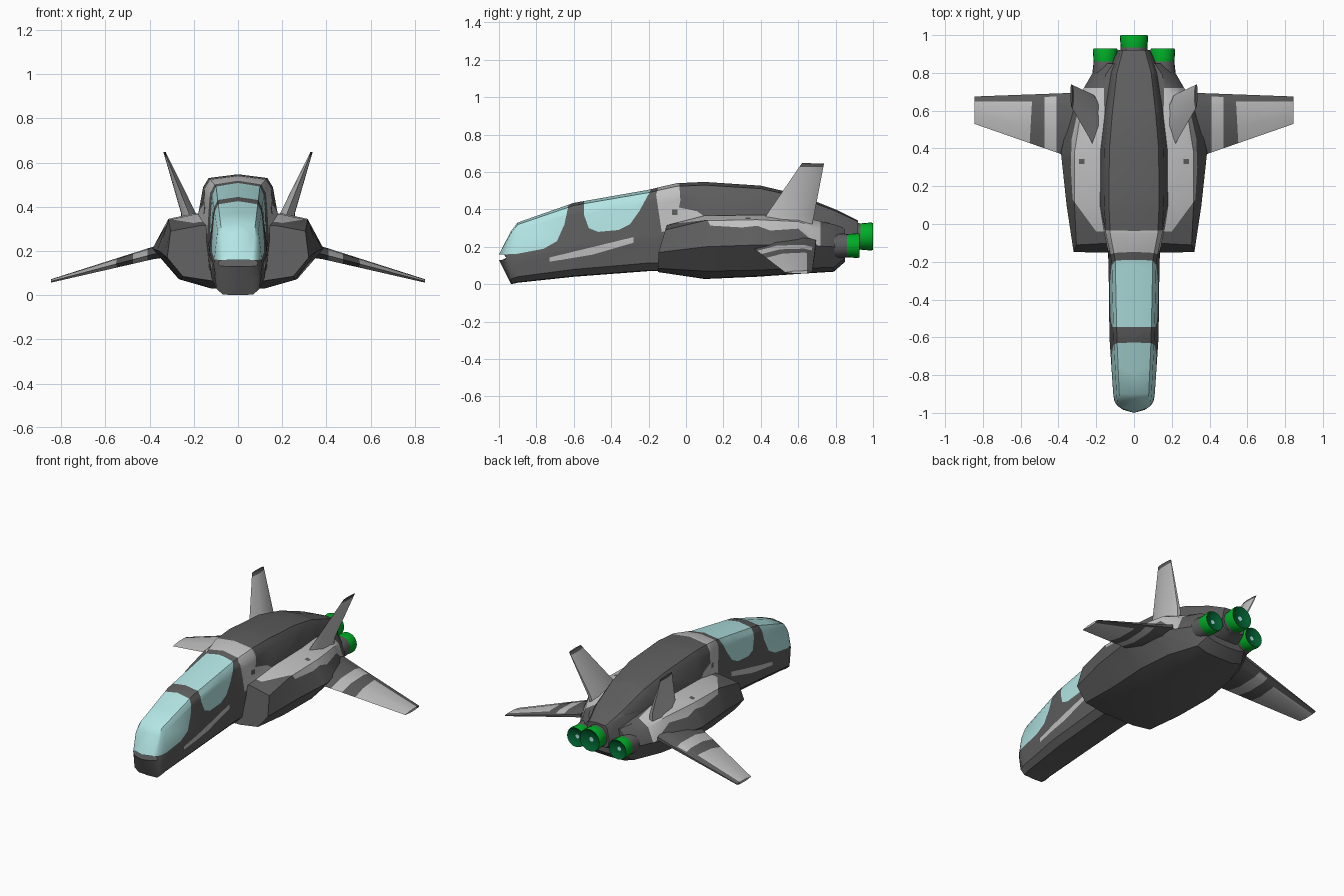
import bpy, bmesh, math
from mathutils import Vector, Matrix

if "Cube" in bpy.data.objects:
    bpy.data.objects.remove(bpy.data.objects["Cube"])

COLOURS = [("dark_grey", (0.11, 0.11, 0.11)), ("light_grey", (0.53, 0.53, 0.53)),
           ("canopy_blue", (0.45, 0.79, 0.78)), ("engine_green", (0.0, 0.42, 0.02)),
           ("nozzle_dark_green", (0.0, 0.12, 0.03))]
MATS = []
for n, c in COLOURS:
    m = bpy.data.materials.new(n)
    m.diffuse_color = (*c, 1)
    m.use_nodes = True
    m.node_tree.nodes["Principled BSDF"].inputs["Base Color"].default_value = m.diffuse_color
    MATS.append(m)
DARK, LIGHT, GLASS, GREEN, DEEP = range(5)


def finish(name, bm, angle=38):
    bmesh.ops.recalc_face_normals(bm, faces=bm.faces)
    me = bpy.data.meshes.new(name)
    bm.to_mesh(me)
    bm.free()
    for m in MATS:
        me.materials.append(m)
    ob = bpy.data.objects.new(name, me)
    bpy.context.collection.objects.link(ob)
    bpy.ops.object.select_all(action='DESELECT')
    ob.select_set(True)
    bpy.context.view_layer.objects.active = ob
    bpy.ops.object.shade_smooth_by_angle(angle=math.radians(angle))
    return ob


def loft(rings):
    """Skin a list of closed rings and cap both ends."""
    bm = bmesh.new()
    vs = [[bm.verts.new(p) for p in r] for r in rings]
    n = len(vs[0])
    for a, b in zip(vs, vs[1:]):
        for i in range(n):
            bm.faces.new((a[i], a[(i + 1) % n], b[(i + 1) % n], b[i]))
    bm.faces.new(vs[0])
    bm.faces.new(vs[-1])
    bmesh.ops.recalc_face_normals(bm, faces=bm.faces)
    return bm


def mirror_ring(half):
    return half + [(-x, y, z) for x, y, z in reversed(half[1:-1])]


def paint(bm, poly, mat, axes=(1, 2), test=lambda f: True):
    """Cut a convex outline, projected along the missing axis, and colour it."""
    mid = sum((Vector(p) for p in poly), Vector((0, 0))) / len(poly)
    planes = []

    def inside():
        bm.normal_update()
        return [f for f in bm.faces if test(f) and
                all((f.calc_center_median() - c).dot(n) < 0 for c, n in planes)]
    for a, b in zip(poly, poly[1:] + poly[:1]):
        co, no = Vector((0, 0, 0)), Vector((0, 0, 0))
        co[axes[0]], co[axes[1]] = a
        no[axes[0]], no[axes[1]] = b[1] - a[1], a[0] - b[0]
        if no[axes[0]] * (mid[0] - a[0]) + no[axes[1]] * (mid[1] - a[1]) > 0:
            no = -no
        fs = inside()
        geom = list({e for f in fs for e in (*f.verts, *f.edges)}) + fs
        if geom:
            bmesh.ops.bisect_plane(bm, geom=geom, dist=1e-5, plane_co=co, plane_no=no)
        planes.append((co, no))
    for f in inside():
        f.material_index = mat


# fuselage: cockpit nose running into the raised spine
# y, bottom, top, waist half width, shoulder half width, bow
SECTIONS = [(-1.0, .13, .16, .09, .085, .04), (-.935, 0, .285, .105, .09, 0),
            (-.90, .008, .33, .11, .093, 0), (-.6, .04, .435, .13, .108, 0),
            (-.2, .07, .505, .135, .118, 0), (-.13, .07, .522, .14, .132, 0),
            (-.05, .07, .54, .16, .15, 0), (.1, .06, .547, .2, .158, 0),
            (.4, .07, .527, .2, .155, 0), (.6, .1, .48, .18, .135, 0),
            (.8, .14, .40, .14, .108, 0), (.92, .19, .34, .085, .07, 0)]
rings = []
for y, b, t, wm, wt, bow in SECTIONS:
    half = []
    for x, v in ((0, 0), (.65 * wm, .01), (.93 * wm, .1), (wm, .4), (wt, .88),
                 (.84 * wt, .965), (0, 1)):
        half.append((x, y + bow * (x / wm) ** 2, b + v * (t - b)))
    rings.append(mirror_ring(half))
bm = loft(rings)
# windscreen and rear canopy
paint(bm, [(-1.05, .155), (-.9, .163), (-.76, .19), (-.69, .23), (-.65, .32),
           (-.62, .46), (-.62, .6), (-1.05, .6)], GLASS)
paint(bm, [(-.55, .6), (-.545, .37), (-.52, .3), (-.47, .28), (-.36, .29),
           (-.3, .32), (-.25, .39), (-.19, .5), (-.19, .6)], GLASS)
# nose stripe and shoulder patches
paint(bm, [(-.73, .12), (-.5, .158), (-.28, .222), (-.28, .252), (-.73, .143)], LIGHT)
paint(bm, [(-.13, .28), (-.06, .29), (-.03, .45), (-.04, .6), (-.12, .6), (-.16, .48)], LIGHT)
paint(bm, [(-.06, .29), (.18, .365), (.06, .39), (-.035, .46)], LIGHT)
paint(bm, [(-.075, .37), (-.045, .37), (-.045, .4), (-.075, .4)], DARK)
finish("fuselage", bm)

# wide hull with the two side intakes: y, then outline points of one side
HULL = [(-.15, .065, [(.12, .065), (.25, .085), (.32, .17), (.305, .29), (.17, .315)]),
        (.1, .028, [(.12, .03), (.26, .07), (.357, .2), (.315, .34), (.19, .367)]),
        (.38, .04, [(.13, .045), (.27, .075), (.387, .21), (.315, .345), (.2, .37)]),
        (.6, .055, [(.13, .055), (.24, .085), (.335, .21), (.28, .335), (.19, .365)]),
        (.79, .067, [(.1, .07), (.17, .09), (.225, .2), (.2, .27), (.15, .32)]),
        (.85, .12, [(.09, .125), (.14, .14), (.17, .2), (.15, .26), (.11, .3)])]
rings = []
for y, b, pts in HULL:
    k = .3 if y < 0 else 0                      # raked intake lip
    rings.append(mirror_ring([(0, y, b)] + [(x, y + k * max(0, z - .16), z) for x, z in pts]
                             + [(0, y + k * .15, pts[-1][1])]))
bm = loft(rings)
up = lambda f: f.normal.z > .2
for s in (1, -1):
    paint(bm, [(s * .14, -.04), (s * .2, -.04), (s * .325, .13), (s * .335, .3),
               (s * .33, .45), (s * .27, .72), (s * .16, .72)], LIGHT, (0, 1), up)
    paint(bm, [(s * .262, .317), (s * .29, .317), (s * .29, .345), (s * .262, .345)],
          DARK, (0, 1), up)
finish("hull", bm, 32)


def blade(stations, axis):
    """Tapered blade: each station is leading point, trailing point, half thickness."""
    rings = []
    for le, te, t in stations:
        a, b, d = Vector(le), Vector(te), Vector((0, 0, 0))
        d[axis] = t
        rings.append([a, a.lerp(b, .35) + d, a.lerp(b, .8) + d, b + d * .3,
                      b - d * .3, a.lerp(b, .8) - d, a.lerp(b, .35) - d])
    return loft(rings)


for s, side in ((1, "left"), (-1, "right")):
    # drooping wing with light bands
    bm = blade([((s * .28, .335, .205), (s * .28, .695, .225), .035),
                ((s * .385, .37, .185), (s * .385, .692, .195), .026),
                ((s * .845, .53, .063), (s * .845, .675, .066), .007)], 2)
    paint(bm, [(s * .41, .2), (s * .475, .2), (s * .475, .672), (s * .41, .676)], LIGHT, (0, 1))
    paint(bm, [(s * .565, .2), (s * .9, .2), (s * .9, .648), (s * .54, .648)], LIGHT, (0, 1))
    finish(side + "_wing", bm, 30)

    # canted tail fin, light with a dark tip
    bm = blade([((s * .21, .38, .30), (s * .215, .67, .30), .045),
                ((s * .222, .43, .37), (s * .225, .685, .37), .033),
                ((s * .332, .62, .648), (s * .332, .738, .645), .005)], 0)
    for f in bm.faces:
        f.material_index = LIGHT
    paint(bm, [(.5, .628), (.9, .628), (.9, .7), (.5, .7)], DARK)
    finish(side + "_tail_fin", bm, 30)


def tube(name, x, z, profile, seg=20):
    """Lathe around the y axis: profile of (y, radius, colour of the next band)."""
    bm = loft([[(x + r * math.cos(2 * math.pi * i / seg), y, z + r * math.sin(2 * math.pi * i / seg))
                for i in range(seg)] for y, r, c in profile])
    bm.faces.ensure_lookup_table()
    for i, f in enumerate(bm.faces):
        f.material_index = profile[min(i // seg, len(profile) - 1)][2]
    finish(name, bm)


# engine housings and green nozzles
for name, x, y, z, r in (("centre", 0, 1.0, .255, .075), ("left", .152, .928, .206, .066),
                         ("right", -.152, .928, .206, .066)):
    tube(name + "_engine_housing", x, z, [(y - .3, r * .9, DARK), (y - .12, r * 1.02, DARK),
                                          (y - .062, r * .93, DARK)])
    tube(name + "_nozzle", x, z, [(y - .09, r * .9, GREEN), (y - .065, r * .94, GREEN),
                                  (y - .01, r, GREEN), (y, r * .95, DEEP),
                                  (y - .012, r * .7, DEEP), (y - .018, r * .2, GLASS)])
